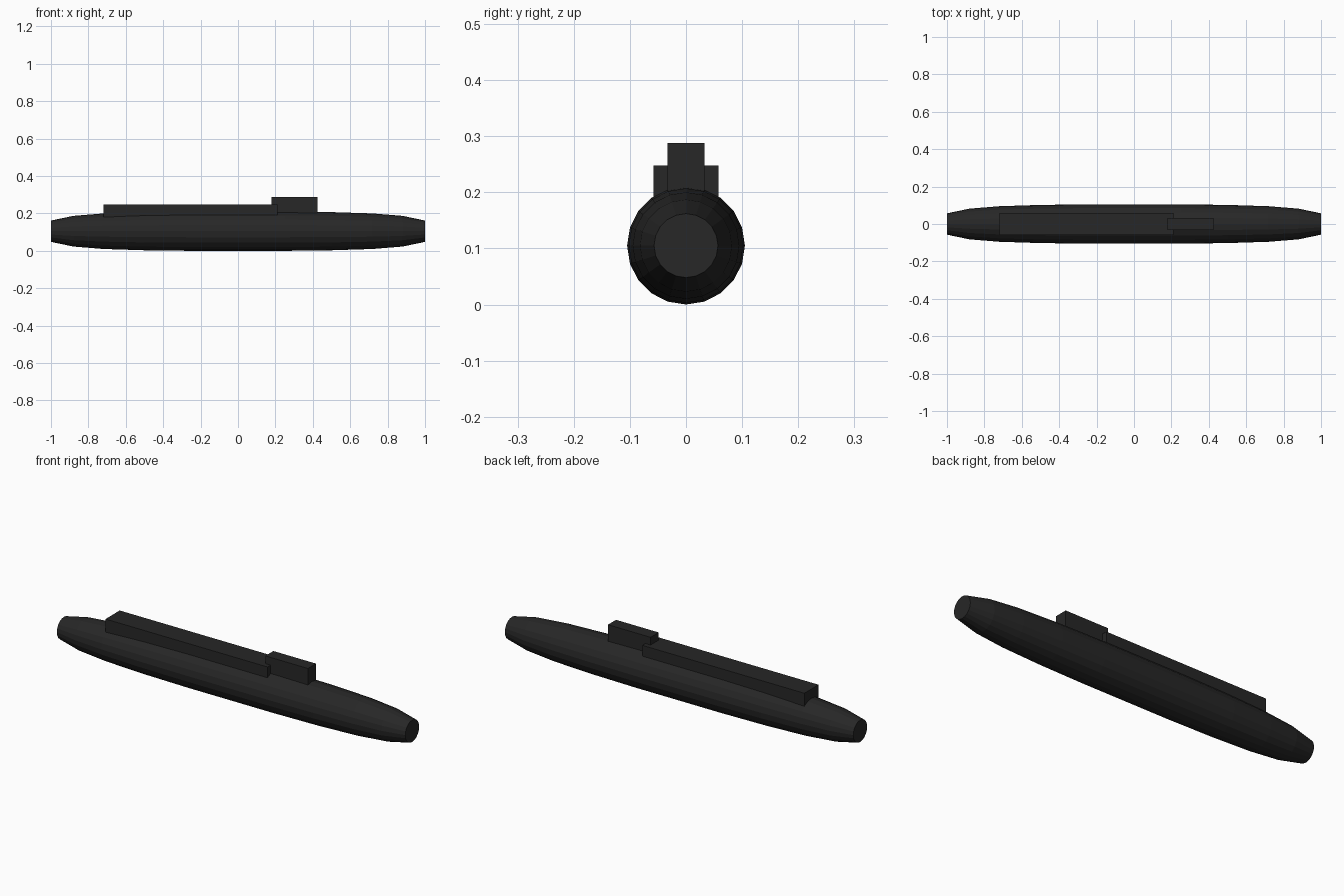
import bpy
import bmesh
from math import sin, cos, tau

cube = bpy.data.objects.get("Cube")
if cube:
    bpy.data.objects.remove(cube, do_unlink=True)

# Single dark paint
paint = bpy.data.materials.new("hull_black")
paint.use_nodes = True
colour = (0.02, 0.02, 0.02, 1)
paint.diffuse_color = colour
paint.node_tree.nodes["Principled BSDF"].inputs["Base Color"].default_value = colour

AXIS_Z = 0.105
SIDES = 20


def add_object(name, bm):
    bmesh.ops.recalc_face_normals(bm, faces=bm.faces)
    mesh = bpy.data.meshes.new(name)
    bm.to_mesh(mesh)
    bm.free()
    mesh.materials.append(paint)
    obj = bpy.data.objects.new(name, mesh)
    bpy.context.collection.objects.link(obj)
    return obj


def add_box(name, low, high):
    bm = bmesh.new()
    bmesh.ops.create_cube(bm, size=1)
    for v in bm.verts:
        v.co = [(a + b) / 2 + c * (b - a) for a, b, c in zip(low, high, v.co)]
    return add_object(name, bm)


# Hull: rings along x, tapering equally to flat discs at bow and stern
half = [(0.25, 0.105), (0.5, 0.102), (0.72, 0.095), (0.88, 0.082), (1.0, 0.057)]
profile = [(-x, r) for x, r in reversed(half)] + half
bm = bmesh.new()
rings = []
for x, r in profile:
    angles = [tau * i / SIDES for i in range(SIDES)]
    rings.append([bm.verts.new((x, r * sin(a), AXIS_Z + r * cos(a))) for a in angles])
for ring, following in zip(rings, rings[1:]):
    for i in range(SIDES):
        j = (i + 1) % SIDES
        bm.faces.new((ring[i], ring[j], following[j], following[i]))
bm.faces.new(rings[0])
bm.faces.new(rings[-1])
add_object("hull", bm)

# Raised deck casing and conning tower
add_box("deck_casing", (-0.72, -0.058, 0.15), (0.21, 0.058, 0.248))
add_box("conning_tower", (0.18, -0.033, 0.15), (0.425, 0.033, 0.288))
